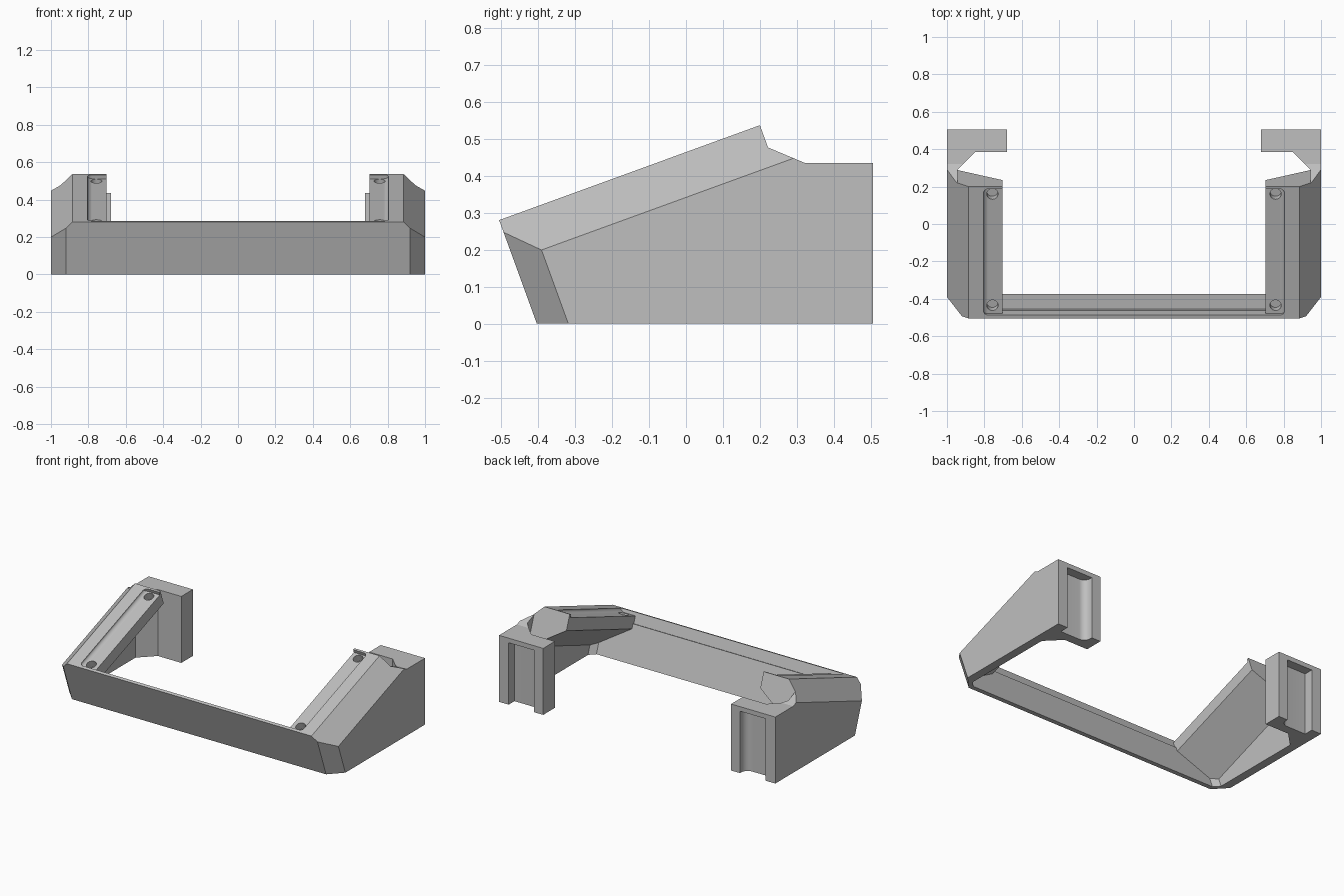
import bpy, bmesh, math
from mathutils import Vector

cube = bpy.data.objects.get("Cube")
if cube:
    bpy.data.objects.remove(cube, do_unlink=True)

grey = bpy.data.materials.new("light_grey_plastic")
grey.use_nodes = True
colour = (0.52, 0.52, 0.52, 1)
grey.diffuse_color = colour
grey.node_tree.nodes["Principled BSDF"].inputs["Base Color"].default_value = colour

# Sloped frame: s runs back along the top plane, h is height above it
ANGLE = math.radians(20)
S = Vector((0, math.cos(ANGLE), math.sin(ANGLE)))
H = Vector((0, -math.sin(ANGLE), math.cos(ANGLE)))
X, Y = Vector((1, 0, 0)), Vector((0, 1, 0))
EDGE = Vector((0, -0.505, 0.28))
ARM_LENGTH = 0.75


def sloped(x, s, h):
    return EDGE + X * x + S * s + H * h


def make_object(name, bm):
    bmesh.ops.recalc_face_normals(bm, faces=bm.faces)
    mesh = bpy.data.meshes.new(name)
    bm.to_mesh(mesh)
    bm.free()
    ob = bpy.data.objects.new(name, mesh)
    bpy.context.collection.objects.link(ob)
    mesh.materials.append(grey)
    return ob


def block(name, low, high, planes=(), tilted=False, round_edge=None, radius=0.03):
    """Box trimmed by planes (point, outward normal); optional rounded edges."""
    bm = bmesh.new()
    bmesh.ops.create_cube(bm, size=1)
    for v in bm.verts:
        v.co = Vector([low[i] if v.co[i] < 0 else high[i] for i in range(3)])
    if round_edge:
        edges = [e for e in bm.edges if all(round_edge(v.co) for v in e.verts)]
        bmesh.ops.bevel(bm, geom=edges, offset=radius, segments=6,
                        profile=0.5, affect='EDGES')
    if tilted:
        for v in bm.verts:
            v.co = sloped(*v.co)
    for point, normal in planes:
        cut = bmesh.ops.bisect_plane(
            bm, geom=bm.verts[:] + bm.edges[:] + bm.faces[:], dist=1e-6,
            plane_co=point, plane_no=normal, clear_outer=True)
        rim = [g for g in cut["geom_cut"] if isinstance(g, bmesh.types.BMEdge)]
        bmesh.ops.edgeloop_fill(bm, edges=rim)
    return make_object(name, bm)


def prism(name, profile, x0, x1):
    """Extrude a side profile of (y, z) points across x."""
    bm = bmesh.new()
    face = bm.faces.new([bm.verts.new((x0, y, z)) for y, z in profile])
    ext = bmesh.ops.extrude_face_region(bm, geom=[face])
    bmesh.ops.translate(bm, vec=(x1 - x0, 0, 0),
                        verts=[g for g in ext["geom"] if isinstance(g, bmesh.types.BMVert)])
    return make_object(name, bm)


# Outer body, one half: sloped top, leaning front, chamfered corner and top edge
body = block("mounting_bracket", (-0.05, -0.7, 0), (1, 0.505, 0.9), [
    (sloped(0, 0, 0), -S),
    (sloped(0, 0, 0), H),
    (sloped(0.885, 0, 0), X + H),
    (sloped(0.92, 0, 0), X - S),
])

WALL = 0.028
inner_front = (sloped(0, WALL, 0), -S)
gusset = (Vector((0.945, 0.29, 0)), X + Y)
underside = (sloped(0.7, 0, -0.1), H * 0.245 + X * 0.16)
cutters = []

# Step behind the arm end, down to the flat post top
a, b = sloped(0, ARM_LENGTH, 0.3), sloped(0, ARM_LENGTH, -0.064)
cutters.append(prism("step_cutter", [
    (a.y, a.z), (b.y, b.z), (0.32, 0.435), (0.7, 0.435), (0.7, a.z)], -0.2, 1.2))

# Hollow beneath the arm, inside the side wall
cutters.append(block("hollow_cutter", (-0.2, -0.8, -0.2), (0.945, 0.385, 0.9), [
    inner_front, underside, gusset, (sloped(0.91, WALL, 0), X - S)]))

# Gap between arm end and post
cutters.append(block("gap_cutter", (-0.2, -0.3, -0.2), (0.945, 0.385, 1), [
    (sloped(0, ARM_LENGTH, 0), -S), gusset]))

# Open middle between the arms and between the posts
cutters.append(block("middle_cutter", (-0.2, -0.8, -0.2), (0.702, 0.385, 1), [inner_front]))
cutters.append(block("post_gap_cutter", (-0.2, 0.3, -0.2), (0.68, 0.7, 1)))

# Thinner rim along the front bar
cutters.append(block("rim_cutter", (-0.2, 0.019, -0.07), (0.702, 0.1, 0.2), tilted=True))

# Shallow pad recess with rounded outer corners, and two screw holes
cutters.append(block("recess_cutter", (0.6, 0.019, -0.022), (0.805, 0.737, 0.1),
                     tilted=True, round_edge=lambda v: v.x > 0.8, radius=0.025))
for s in (0.067, 0.7):
    bm = bmesh.new()
    bmesh.ops.create_cone(bm, cap_ends=True, segments=32, radius1=0.03,
                          radius2=0.03, depth=0.12)
    for v in bm.verts:
        v.co = sloped(v.co.x + 0.757, v.co.y + s, v.co.z - 0.01)
    cutters.append(make_object("screw_hole_cutter", bm))

# Slot up the back of the post, with one rounded inner corner
cutters.append(block("slot_cutter", (0.745, 0.445, -0.2), (0.93, 0.7, 0.405),
                     round_edge=lambda v: v.x < 0.8 and v.y < 0.5, radius=0.045))

for cutter in cutters:
    cutter.hide_render = True
    mod = body.modifiers.new(cutter.name, 'BOOLEAN')
    mod.operation = 'DIFFERENCE'
    mod.solver = 'EXACT'
    mod.object = cutter

# Mirror to the other side
mirror = body.modifiers.new("mirror", 'MIRROR')
mirror.use_axis[0] = True
mirror.use_bisect_axis[0] = True
mirror.use_clip = True

# Bake the modifiers and drop the cutters
bpy.context.view_layer.update()
graph = bpy.context.evaluated_depsgraph_get()
baked = bpy.data.meshes.new_from_object(body.evaluated_get(graph))
body.modifiers.clear()
body.data = baked
for cutter in cutters:
    bpy.data.objects.remove(cutter, do_unlink=True)

bpy.ops.object.select_all(action='DESELECT')
body.select_set(True)
bpy.context.view_layer.objects.active = body
bpy.ops.object.shade_smooth_by_angle(angle=math.radians(18))
